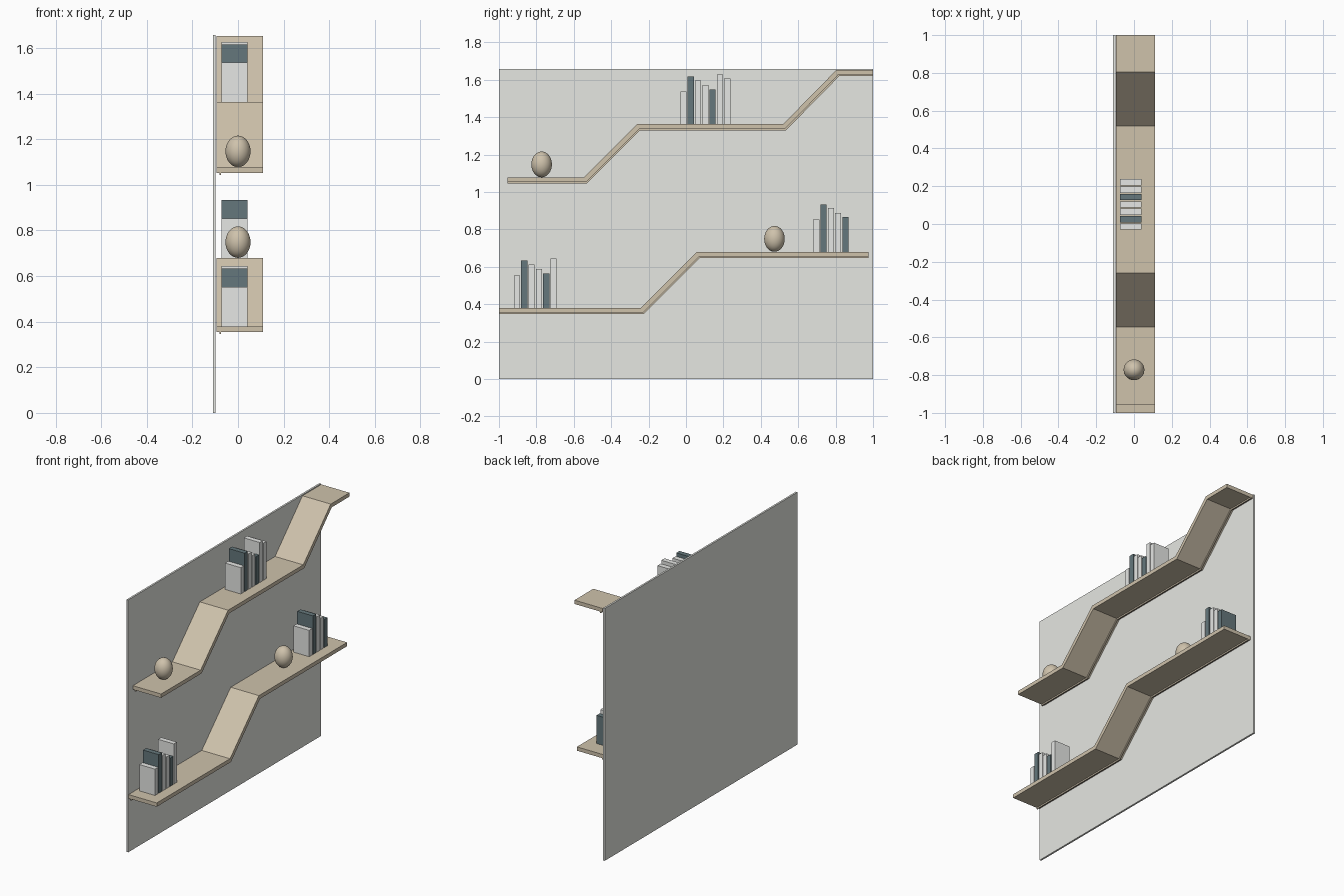
import bpy, bmesh, math
from mathutils import Vector

if "Cube" in bpy.data.objects:
    bpy.data.objects.remove(bpy.data.objects["Cube"])


def material(name, rgb):
    m = bpy.data.materials.new(name)
    m.diffuse_color = (*rgb, 1.0)
    m.use_nodes = True
    m.node_tree.nodes["Principled BSDF"].inputs["Base Color"].default_value = m.diffuse_color
    return m


WALL = material("wall_grey", (0.80, 0.81, 0.77))
WOOD = material("light_wood", (0.62, 0.54, 0.41))
PALE = material("pale_book", (0.80, 0.81, 0.79))
DARK = material("dark_slate_book", (0.13, 0.185, 0.20))


def finish(name, bm, mat):
    bmesh.ops.recalc_face_normals(bm, faces=bm.faces)
    me = bpy.data.meshes.new(name)
    bm.to_mesh(me)
    bm.free()
    me.materials.append(mat)
    ob = bpy.data.objects.new(name, me)
    bpy.context.collection.objects.link(ob)
    return ob


def box(name, lo, hi, mat):
    bm = bmesh.new()
    bmesh.ops.create_cube(bm, size=1.0)
    for v in bm.verts:
        v.co = [lo[i] + (v.co[i] + 0.5) * (hi[i] - lo[i]) for i in range(3)]
    return finish(name, bm, mat)


def offset(path, d):
    """Shift a (y, z) path downwards by d with mitred corners."""
    pts = [Vector(p) for p in path]
    normals = []
    for a, b in zip(pts, pts[1:]):
        t = (b - a).normalized()
        normals.append(Vector((t.y, -t.x)))
    out = []
    for i, p in enumerate(pts):
        n0 = normals[max(i - 1, 0)]
        n1 = normals[min(i, len(normals) - 1)]
        m = (n0 + n1).normalized()
        out.append(p + m * (d / m.dot(n0)))
    return out


def ribbon(name, path, x0, x1, d0, d1, mat):
    """Bent board: path extruded across x between two depths below it."""
    bm = bmesh.new()
    rings = []
    for a, b in zip(offset(path, d0), offset(path, d1)):
        rings.append([bm.verts.new(c) for c in (
            (x0, a.x, a.y), (x1, a.x, a.y), (x1, b.x, b.y), (x0, b.x, b.y))])
    for r, s in zip(rings, rings[1:]):
        for i in range(4):
            j = (i + 1) % 4
            bm.faces.new((r[i], r[j], s[j], s[i]))
    bm.faces.new(rings[0])
    bm.faces.new(rings[-1])
    return finish(name, bm, mat)


def ornament(name, y, base):
    bpy.ops.mesh.primitive_uv_sphere_add(segments=32, ring_count=16, radius=1,
                                         location=(0, y, base + 0.069))
    ob = bpy.context.object
    ob.name = name
    ob.scale = (0.055, 0.055, 0.069)
    ob.data.materials.append(WOOD)
    bpy.ops.object.shade_smooth_by_angle(angle=math.radians(40))


HEIGHTS = (0.173, 0.253, 0.233, 0.208, 0.185, 0.264, 0.244)


def book_row(name, y, base, count):
    for i in range(count):
        y0 = y + i * 0.039
        box(f"{name}_{i + 1}", (-0.073, y0, base), (0.041, y0 + 0.033, base + HEIGHTS[i]),
            DARK if i in (1, 4) else PALE)


# Back wall panel
box("wall_panel", (-0.11, -1, 0), (-0.098, 1, 1.657), WALL)

# Stepped shelves, each with a thin rail underneath near the wall
LOWER = [(-1, 0.38), (-0.24, 0.38), (0.06, 0.68), (0.975, 0.68)]
UPPER = [(-0.955, 1.078), (-0.545, 1.078), (-0.26, 1.363),
         (0.52, 1.363), (0.805, 1.653), (1.0, 1.653)]
for label, path in (("lower", LOWER), ("upper", UPPER)):
    ribbon(label + "_shelf", path, -0.095, 0.11, 0.0, 0.025, WOOD)
    ribbon(label + "_rail", path, -0.081, -0.074, 0.025, 0.034, WOOD)

# Books
book_row("lower_left_book", -0.92, 0.38, 6)
book_row("lower_right_book", 0.68, 0.68, 5)
book_row("upper_book", -0.03, 1.363, 7)

# Egg-shaped ornaments
ornament("upper_ornament", -0.772, 1.078)
ornament("lower_ornament", 0.473, 0.68)
